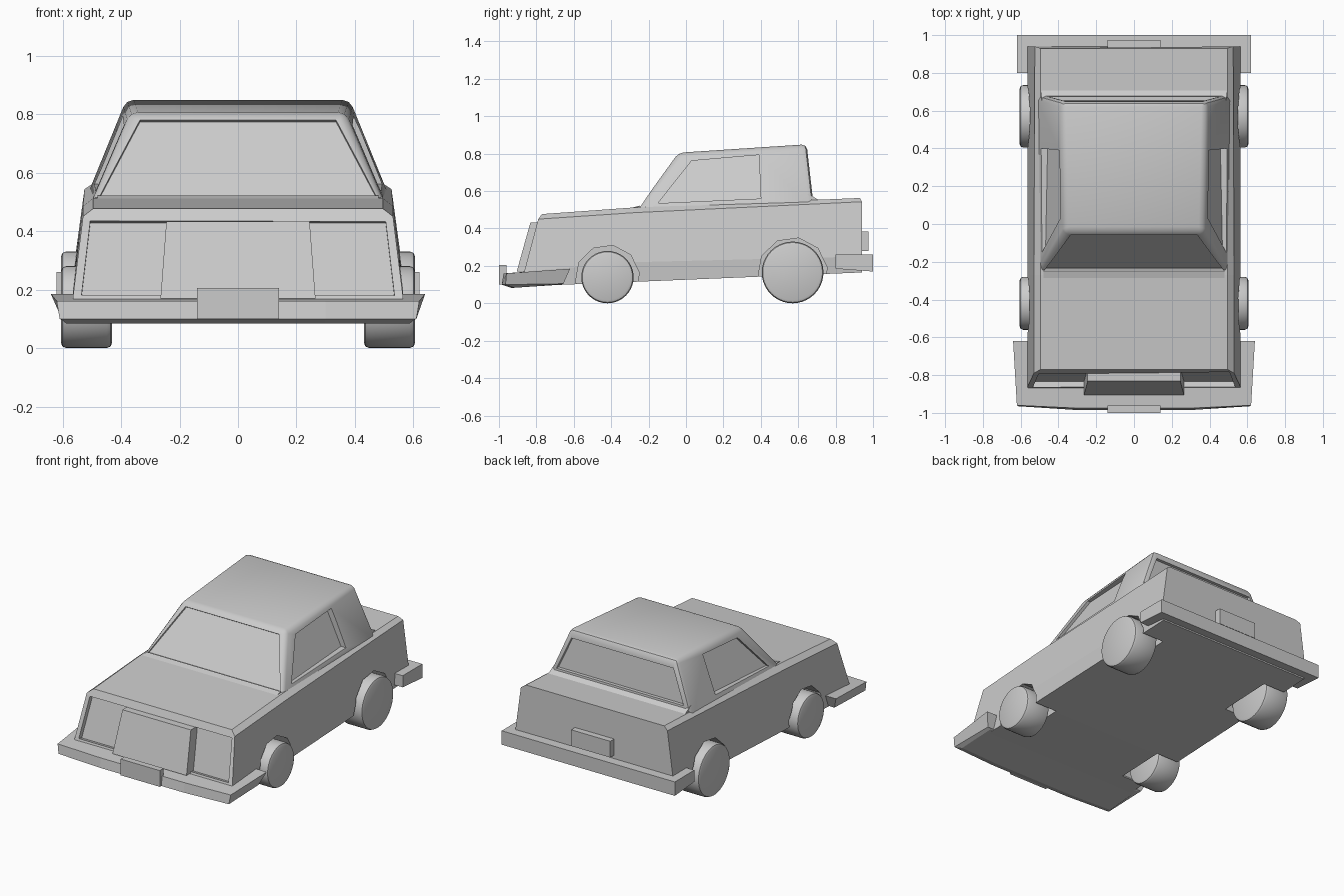
import bpy, bmesh, math
from mathutils import Vector

if "Cube" in bpy.data.objects:
    bpy.data.objects.remove(bpy.data.objects["Cube"])


def loft(name, rings):
    """Skin a list of closed rings and cap both ends."""
    bm = bmesh.new()
    vs = [[bm.verts.new(p) for p in r] for r in rings]
    n = len(rings[0])
    for a, b in zip(vs, vs[1:]):
        for i in range(n):
            j = (i + 1) % n
            bm.faces.new((a[i], a[j], b[j], b[i]))
    bm.faces.new(vs[0])
    bm.faces.new(vs[-1])
    bmesh.ops.recalc_face_normals(bm, faces=bm.faces)
    me = bpy.data.meshes.new(name)
    bm.to_mesh(me)
    bm.free()
    ob = bpy.data.objects.new(name, me)
    bpy.context.collection.objects.link(ob)
    return ob


def sym(half):
    """Close a half outline with its mirror image in x."""
    return half + [(-x, y, z) for x, y, z in reversed(half)]


def activate(ob):
    bpy.ops.object.select_all(action='DESELECT')
    ob.select_set(True)
    bpy.context.view_layer.objects.active = ob


def bevel(ob, width, segments=1):
    m = ob.modifiers.new("bevel", 'BEVEL')
    m.width, m.segments, m.limit_method = width, segments, 'ANGLE'
    activate(ob)
    bpy.ops.object.modifier_apply(modifier=m.name)


def cut(ob, quad, off):
    """Sink the outline `quad` into ob by the vector `off` (pointing outward)."""
    off = Vector(off)
    cutter = loft("cutter", [[Vector(p) - off for p in quad],
                             [Vector(p) + 2 * off for p in quad]])
    m = ob.modifiers.new("cut", 'BOOLEAN')
    m.operation, m.solver, m.object = 'DIFFERENCE', 'EXACT', cutter
    activate(ob)
    bpy.ops.object.modifier_apply(modifier=m.name)
    bpy.data.objects.remove(cutter)


def box(name, x, y0, y1, z0, z1):
    return loft(name, [[(-x, y0, z), (x, y0, z), (x, y1, z), (-x, y1, z)] for z in (z0, z1)])


def front_y(z):
    return -0.79 - (0.45 - z) * 0.268


# Lower body: front, cowl and tail sections
body = loft("body", [
    sym([(0.56, -0.89, 0.09), (0.565, -0.865, 0.17), (0.53, -0.79, 0.45), (0.495, -0.77, 0.477)]),
    sym([(0.56, -0.27, 0.115), (0.565, -0.27, 0.22), (0.53, -0.27, 0.485), (0.495, -0.27, 0.513)]),
    sym([(0.555, 0.94, 0.165), (0.565, 0.94, 0.25), (0.525, 0.94, 0.543), (0.495, 0.93, 0.563)]),
])

# Recessed headlight panel across the nose
cut(body, sym([(0.535, front_y(0.18), 0.18), (0.505, front_y(0.435), 0.435)]), (0, -0.028, 0.007))

# Wheel arches and wheels
for end, y, r, arch in (("front", -0.42, 0.14, 0.172), ("rear", 0.57, 0.165, 0.187)):
    for side, s in (("right", 1), ("left", -1)):
        ring = [(s * 0.57, y + arch * math.cos(math.radians(a)), r + arch * math.sin(math.radians(a)))
                for a in range(8, 368, 36)]
        cut(body, ring, (s * 0.17, 0, 0))
        bpy.ops.mesh.primitive_cylinder_add(vertices=40, radius=r, depth=0.175,
                                            location=(s * 0.518, y, r), rotation=(0, math.pi / 2, 0))
        wheel = bpy.context.object
        wheel.name = f"{end}_{side}_wheel"
        bevel(wheel, 0.018, 2)
        bpy.ops.object.shade_smooth_by_angle(angle=math.radians(35))

# Grille standing proud of the nose
loft("grille", [
    sym([(0.265, -0.905, 0.17), (0.265, -0.80, 0.17)]),
    sym([(0.245, -0.832, 0.432), (0.245, -0.76, 0.432)]),
])

# Cabin with softened edges
cabin = loft("cabin", [
    [(-0.513, -0.282, 0.47), (0.513, -0.282, 0.47), (0.525, 0.685, 0.50), (-0.525, 0.685, 0.50)],
    [(-0.368, -0.04, 0.805), (0.368, -0.04, 0.805), (0.383, 0.645, 0.85), (-0.383, 0.645, 0.85)],
])
bevel(cabin, 0.026, 2)

# Windscreen, rear window and side windows sunk into the cabin
cut(cabin, sym([(0.475, -0.248, 0.516), (0.335, -0.058, 0.78)]), (0, -0.01, 0.007))
cut(cabin, sym([(0.455, 0.675, 0.585), (0.365, 0.653, 0.795)]), (0, 0.022, 0))
for s in (1, -1):
    cut(cabin, [(s * (0.505 - (z - 0.52) * 0.435), y, z)
                for y, z in ((-0.15, 0.535), (0.03, 0.762), (0.39, 0.793), (0.40, 0.56))],
        (s * 0.03, 0, 0))
activate(cabin)
bpy.ops.object.shade_smooth_by_angle(angle=math.radians(35))

# Sloped strips where the cabin meets the hood and the trunk
loft("cowl", [[(x, -0.30, 0.508), (x, -0.25, 0.522), (x, -0.22, 0.50)] for x in (-0.48, 0.48)])
loft("rear_shelf", [[(x, 0.65, 0.585), (x, 0.672, 0.575), (x, 0.71, 0.552), (x, 0.65, 0.54)]
                    for x in (-0.49, 0.49)])

# Front bumper wrapping round the nose
loft("front_bumper", [
    sym([(0.64, -0.62, 0.185), (0.62, -0.96, 0.16), (0.30, -0.975, 0.16)]),
    sym([(0.605, -0.655, 0.105), (0.61, -0.965, 0.10), (0.30, -0.985, 0.10)]),
    sym([(0.58, -0.665, 0.10), (0.585, -0.92, 0.083), (0.30, -0.935, 0.083)]),
])
box("front_plate", 0.14, -1.0, -0.96, 0.10, 0.205)

# Rear bumper and plate
loft("rear_bumper", [[(x, 0.80, 0.185), (x, 1.0, 0.17), (x, 1.0, 0.26), (x, 0.80, 0.26)]
                     for x in (-0.62, 0.62)])
box("rear_plate", 0.14, 0.93, 0.975, 0.28, 0.385)
